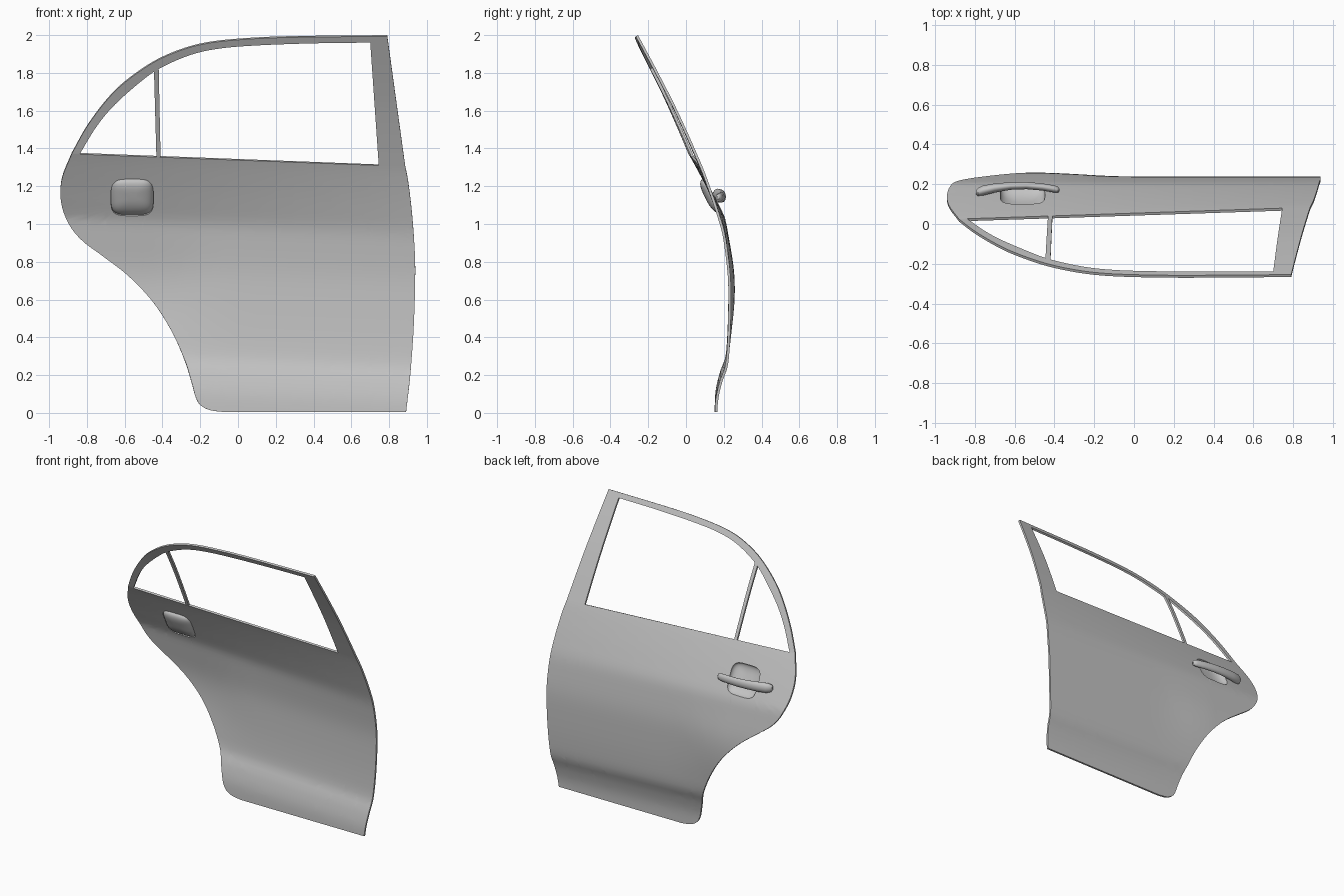
import bpy, bmesh, math
from mathutils import Vector

default_cube = bpy.data.objects.get("Cube")
if default_cube:
    bpy.data.objects.remove(default_cube, do_unlink=True)

# One plain grey for the whole door
GREY = (0.55, 0.55, 0.55, 1)
paint = bpy.data.materials.new("door grey")
paint.use_nodes = True
paint.diffuse_color = GREY
paint.node_tree.nodes["Principled BSDF"].inputs["Base Color"].default_value = GREY

# Door section: (height, depth) from the sill up to the roof rail
SECTION = [(-.02, .165), (.1, .17), (.2, .192), (.28, .22), (.4, .232), (.6, .238),
           (.75, .236), (.9, .22), (1, .203), (1.11, .168), (1.23, .125), (1.345, .08),
           (1.63, -.047), (1.83, -.148), (2.04, -.26)]
TILT = 0.04          # the crease lines drop towards the front of the door
THICKNESS = 0.014


def section_slope(i):
    low, high = max(i - 1, 0), min(i + 1, len(SECTION) - 1)
    return (SECTION[high][1] - SECTION[low][1]) / (SECTION[high][0] - SECTION[low][0])


def section_depth(t):
    """Smooth interpolation of the section."""
    t = min(max(t, SECTION[0][0]), SECTION[-1][0])
    i = 0
    while i < len(SECTION) - 2 and t > SECTION[i + 1][0]:
        i += 1
    (t0, y0), (t1, y1) = SECTION[i], SECTION[i + 1]
    span = t1 - t0
    u = (t - t0) / span
    ease = u * u * (3 - 2 * u)
    start = section_slope(i) * span * u * (1 - u) ** 2
    end = section_slope(i + 1) * span * u * u * (u - 1)
    return y0 + (y1 - y0) * ease + start + end


def skin(x, z):
    """Depth of the outer door skin at a point of the side elevation."""
    t = z + TILT * x
    fade = min(max((t - 1) / .345, 0), 1)
    inset = .055 * (.75 - x) / 1.6 * fade
    side = min(max(-2 * x, 0), 1)
    flare = .02 * side * side * (3 - 2 * side) * math.exp(-((t - .62) / .25) ** 2)
    return section_depth(t) - inset + flare


def smooth_path(points, steps=6):
    """Curve through the points, without its last point."""
    pts = [Vector(p) for p in points]
    pts = [2 * pts[0] - pts[1]] + pts + [2 * pts[-1] - pts[-2]]
    path = []
    for a, b, c, d in zip(pts, pts[1:], pts[2:], pts[3:]):
        for k in range(steps):
            u = k / steps
            path.append(b + (c - a) * u / 2 + (2 * a - 5 * b + 4 * c - d) * u ** 2 / 2
                        + (3 * b - a - 3 * c + d) * u ** 3 / 2)
    return path


def outline(*segments):
    return [p for segment in segments for p in smooth_path(segment)]


def finish(name, bm, solid=False):
    mesh = bpy.data.meshes.new(name)
    bm.to_mesh(mesh)
    bm.free()
    mesh.materials.append(paint)
    obj = bpy.data.objects.new(name, mesh)
    bpy.context.collection.objects.link(obj)
    bpy.ops.object.select_all(action='DESELECT')
    obj.select_set(True)
    bpy.context.view_layer.objects.active = obj
    if solid:
        shell = obj.modifiers.new("thickness", 'SOLIDIFY')
        shell.thickness = THICKNESS
        shell.offset = -1
        bpy.ops.object.modifier_apply(modifier=shell.name)
    bpy.ops.object.shade_smooth_by_angle(angle=math.radians(35))


def sheet(name, *loops):
    """Fill flat loops, slice them finely, then press them onto the door skin."""
    bm = bmesh.new()
    for loop in loops:
        verts = [bm.verts.new((p.x, 0, p.y)) for p in loop]
        for a, b in zip(verts, verts[1:] + verts[:1]):
            bm.edges.new((a, b))
    bmesh.ops.triangle_fill(bm, edges=bm.edges[:], use_beauty=True, normal=(0, 1, 0))

    def cut(co, no):
        bmesh.ops.bisect_plane(bm, geom=bm.verts[:] + bm.edges[:] + bm.faces[:],
                               dist=1e-5, plane_co=co, plane_no=no)
    for i in range(1, 70):
        cut((0, 0, i * .03), (TILT, 0, 1))
    for i in range(-9, 10):
        cut((i * .1, 0, 0), (1, 0, 0))
    bm.normal_update()
    for face in bm.faces:
        if face.normal.y < 0:
            face.normal_flip()
    for v in bm.verts:
        v.co.y = skin(v.co.x, v.co.z)
    finish(name, bm, solid=True)


def rings_mesh(name, rings, caps):
    """Skin a row of closed rings, closing the chosen ends."""
    bm = bmesh.new()
    rows = [[bm.verts.new(p) for p in ring] for ring in rings]
    for a, b in zip(rows, rows[1:]):
        for k in range(len(a)):
            n = (k + 1) % len(a)
            bm.faces.new((a[k], a[n], b[n], b[k]))
    for end in caps:
        bm.faces.new(rows[end])
    bmesh.ops.recalc_face_normals(bm, faces=bm.faces[:])
    return bm


# Handle recess: a rounded square opening with a bowl behind it
DISH = Vector((-.56, 1.145))


def dish_ring(scale):
    ring = []
    for k in range(48):
        a = math.tau * k / 48
        c, s = math.cos(a), math.sin(a)
        ring.append(DISH + scale * Vector((.112 * math.copysign(abs(c) ** .5, c),
                                           .096 * math.copysign(abs(s) ** .5, s))))
    return ring


bowl_rings = []
for i in range(12):
    angle = math.pi / 2 * i / 12
    depth = .05 * math.sin(angle)
    bowl_rings.append([(p.x, skin(p.x, p.y) - depth, p.y)
                       for p in dish_ring(math.cos(angle) ** .7)])
bowl = rings_mesh("handle_recess", bowl_rings, [-1])
finish("handle_recess", bowl)

# Lower door panel with the wheel arch cut-away
belt_rear, belt_front = (-.88, 1.378), (.885, 1.31)
sill_front, sill_rear = (.89, .005), (-.08, .005)
panel = outline(
    [belt_front, (.902, 1.22), (.922, 1.05), (.936, .85), (.938, .7), (.93, .45),
     (.912, .2), sill_front],
    [sill_front, sill_rear],
    [sill_rear, (-.15, .015), (-.2, .042), (-.225, .085), (-.243, .15), (-.28, .27),
     (-.34, .41), (-.42, .545), (-.5, .645), (-.6, .743), (-.72, .835), (-.82, .91),
     (-.885, .985), (-.927, 1.08), (-.94, 1.17), (-.928, 1.26), belt_rear],
    [belt_rear, belt_front])
sheet("door_panel", panel, dish_ring(1))

# Window frame: curved roof rail and front pillar, open along the belt line
roof_front, glass_front = (.79, 2), (.70, 1.967)
pillar_foot, rail_foot = (.745, 1.315), (-.838, 1.376)
frame = outline(
    [belt_rear, (-.8, 1.52), (-.7, 1.655), (-.6, 1.755), (-.45, 1.86), (-.3, 1.927),
     (-.15, 1.965), (.05, 1.985), (.3, 1.995), roof_front],
    [roof_front, belt_front],
    [belt_front, pillar_foot],
    [pillar_foot, glass_front],
    [glass_front, (.4, 1.963), (.1, 1.952), (-.1, 1.935), (-.25, 1.902), (-.4, 1.838),
     (-.5, 1.772), (-.65, 1.64), (-.75, 1.52), rail_foot],
    [rail_foot, belt_rear])
sheet("window_frame", frame)

# Slim bar between the main glass and the quarter glass
corners = [(-.432, 1.355), (-.41, 1.355), (-.42, 1.835), (-.445, 1.82)]
sheet("window_divider", outline(*zip(corners, corners[1:] + corners[:1])))

# Pull handle: a bowed bar with rounded ends, (x, y, half depth, half height)
STATIONS = [(-.795, .158, .008, .012), (-.785, .16, .02, .026), (-.76, .168, .025, .034),
            (-.7, .181, .023, .034), (-.62, .191, .019, .031), (-.54, .193, .018, .029),
            (-.46, .186, .018, .027), (-.4, .176, .018, .025), (-.382, .172, .015, .02),
            (-.374, .17, .006, .009)]
bar_rings = []
for x, y, half_depth, half_height in STATIONS:
    angles = [math.tau * k / 20 for k in range(20)]
    mid = DISH.y - TILT * (x - DISH.x)
    bar_rings.append([(x, y + half_depth * math.cos(a), mid + half_height * math.sin(a))
                      for a in angles])
bar = rings_mesh("handle_bar", bar_rings, [0, -1])
finish("handle_bar", bar)
